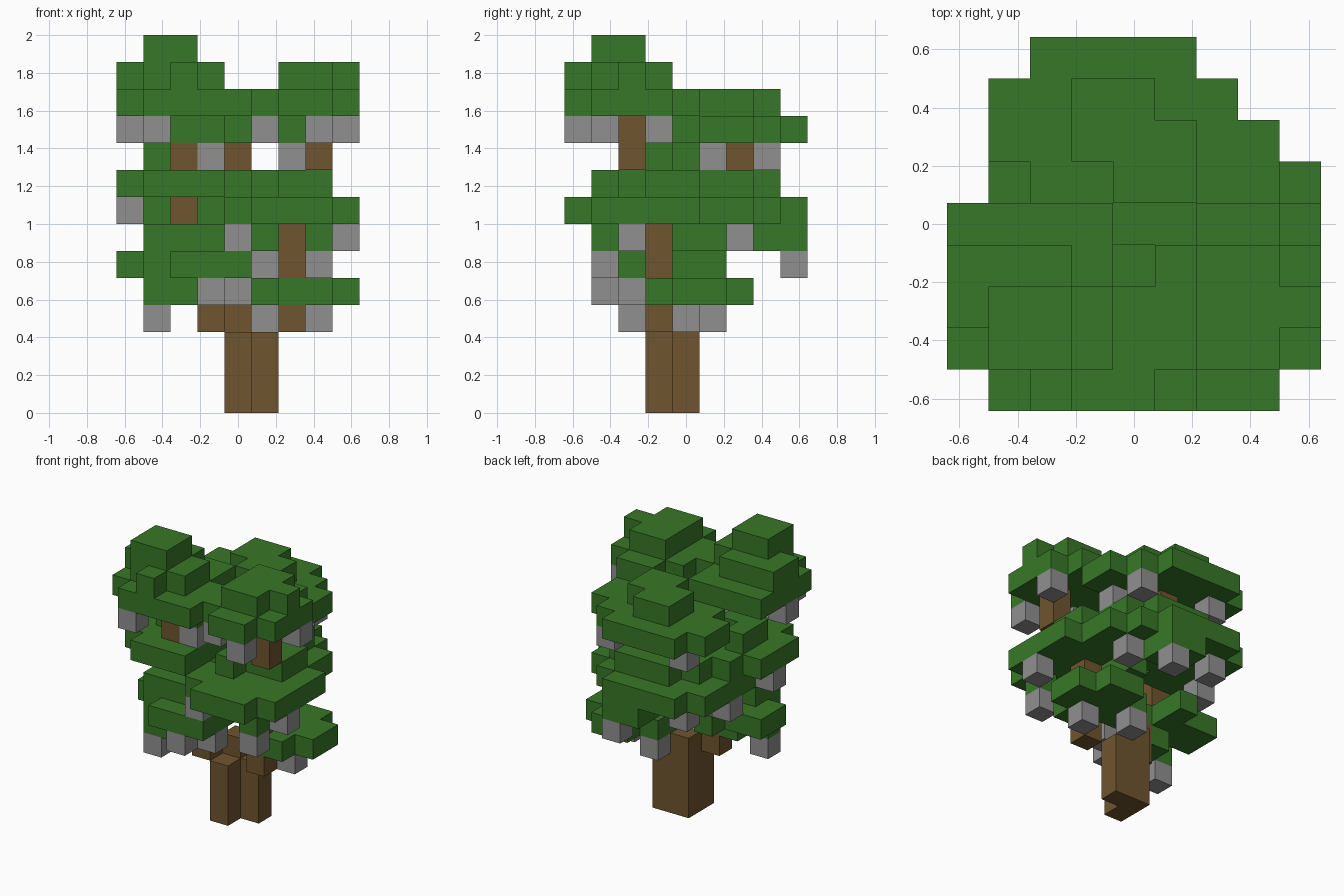
import bpy
import bmesh
from mathutils import Vector

if "Cube" in bpy.data.objects:
    bpy.data.objects.remove(bpy.data.objects["Cube"], do_unlink=True)

UNIT = 1 / 7          # edge of one block
HALF = 4.5            # half of the block grid


def make_material(name, rgb):
    colour = (*rgb, 1.0)
    material = bpy.data.materials.new(name)
    material.use_nodes = True
    material.diffuse_color = colour
    shader = material.node_tree.nodes["Principled BSDF"]
    shader.inputs["Base Color"].default_value = colour
    shader.inputs["Roughness"].default_value = 0.9
    return material


leaf = make_material("leaf green", (0.039, 0.187, 0.021))
bark = make_material("bark brown", (0.16, 0.09, 0.029))
stone = make_material("pod grey", (0.28, 0.28, 0.28))

DIRECTIONS = [Vector(d) for d in
              ((1, 0, 0), (-1, 0, 0), (0, 1, 0), (0, -1, 0), (0, 0, 1), (0, 0, -1))]


def build_blocks(name, cells, material):
    """Make one mesh from grid cells, keeping only the outer faces."""
    bm = bmesh.new()
    for cell in cells:
        centre = Vector(cell) + Vector((0.5 - HALF, 0.5 - HALF, 0.5))
        for normal in DIRECTIONS:
            neighbour = tuple(int(c + n) for c, n in zip(cell, normal))
            if neighbour in cells:
                continue
            side = Vector((normal.y, normal.z, normal.x))
            up = normal.cross(side)
            corners = [centre + (normal + side * a + up * b) / 2
                       for a, b in ((-1, -1), (1, -1), (1, 1), (-1, 1))]
            bm.faces.new([bm.verts.new(c * UNIT) for c in corners])
    bmesh.ops.remove_doubles(bm, verts=bm.verts, dist=UNIT / 100)
    mesh = bpy.data.meshes.new(name)
    bm.to_mesh(mesh)
    bm.free()
    mesh.materials.append(material)
    obj = bpy.data.objects.new(name, mesh)
    bpy.context.collection.objects.link(obj)


def leaf_layer(name, level, *rows):
    """Each row is: depth index, first column, last column."""
    cells = {(column, depth, level)
             for depth, first, last in rows
             for column in range(first, last + 1)}
    build_blocks(name, cells, leaf)


def branch(name, x, y, bottom, top):
    build_blocks(name, {(x, y, z) for z in range(bottom, top + 1)}, bark)


# Trunk with an L-shaped section
trunk = {(x, y, z) for x, y in ((4, 3), (4, 4), (5, 4)) for z in range(3)}
build_blocks("trunk", trunk | {(4, 4, 3)}, bark)

# Branches
branch("left_lower_branch", 3, 3, 3, 4)
branch("right_lower_branch", 6, 3, 3, 3)
branch("right_middle_branch", 6, 3, 5, 6)
branch("left_middle_branch", 2, 3, 6, 7)
branch("left_upper_branch", 2, 2, 9, 9)
branch("right_upper_branch", 7, 2, 9, 10)
branch("back_upper_branch", 4, 6, 9, 9)

# Lower leaf pads
leaf_layer("lower_left_leaves", 4, (2, 1, 2), (3, 2, 2))
leaf_layer("lower_right_leaves", 4,
           (3, 6, 7), (4, 5, 8), (5, 5, 8), (6, 6, 7))
leaf_layer("lower_left_crown", 5,
           (1, 2, 4), (2, 1, 4), (3, 0, 4), (4, 0, 2), (5, 2, 2))
leaf_layer("lower_left_tip", 6, (2, 1, 3), (3, 1, 1))
leaf_layer("lower_centre_leaves", 6, (4, 5, 5), (5, 5, 5))
leaf_layer("lower_back_leaves", 6, (7, 4, 5), (8, 4, 5))
leaf_layer("lower_front_sprig", 6, (1, 7, 7))

# Middle leaf pads
leaf_layer("middle_right_leaves", 7,
           (0, 5, 7), (1, 4, 8), (2, 4, 8), (3, 5, 8), (4, 5, 8))
leaf_layer("middle_back_leaves", 7,
           (4, 1, 3), (5, 1, 7), (6, 1, 7), (7, 1, 6), (8, 2, 5))
leaf_layer("middle_left_crown", 8,
           (1, 1, 3), (2, 0, 3), (3, 0, 3), (4, 0, 3), (5, 1, 3))
leaf_layer("middle_right_crown", 8,
           (2, 5, 5), (3, 5, 7), (4, 6, 7))
leaf_layer("middle_back_crown", 8, (5, 4, 6), (6, 2, 6), (7, 3, 5))
leaf_layer("middle_left_tip", 9, (3, 1, 2), (4, 1, 1))

# Upper leaf pads
leaf_layer("upper_back_leaves", 10,
           (4, 3, 5), (5, 2, 7), (6, 1, 7), (7, 1, 6), (8, 2, 5))
leaf_layer("upper_left_underside", 10, (2, 2, 3))
leaf_layer("upper_left_leaves", 11,
           (0, 1, 4), (1, 0, 4), (2, 0, 4), (3, 0, 3), (4, 0, 3))
leaf_layer("upper_right_leaves", 11,
           (0, 6, 7), (1, 5, 8), (2, 5, 8), (3, 5, 8), (4, 6, 7))
leaf_layer("upper_back_crown", 11, (5, 4, 5), (6, 3, 5), (7, 3, 4))
leaf_layer("upper_left_crown", 12,
           (0, 2, 2), (1, 1, 3), (2, 0, 3), (3, 0, 2))
leaf_layer("upper_right_crown", 12, (1, 6, 7), (2, 6, 8), (3, 6, 7))
leaf_layer("top_block", 13, (1, 1, 2), (2, 1, 2))

# Grey pods hanging below the leaf pads
build_blocks("lower_pods", {
    (1, 2, 3), (5, 5, 3), (7, 4, 3), (3, 1, 4), (4, 2, 4),
    (7, 1, 5), (5, 8, 5)}, stone)
build_blocks("middle_pods", {
    (4, 1, 6), (8, 2, 6), (6, 6, 6), (2, 7, 6), (1, 5, 6), (0, 3, 7)}, stone)
build_blocks("upper_pods", {
    (3, 2, 9), (6, 7, 9), (6, 5, 9), (2, 7, 9),
    (1, 0, 10), (0, 2, 10), (5, 1, 10), (7, 0, 10), (8, 3, 10)}, stone)
